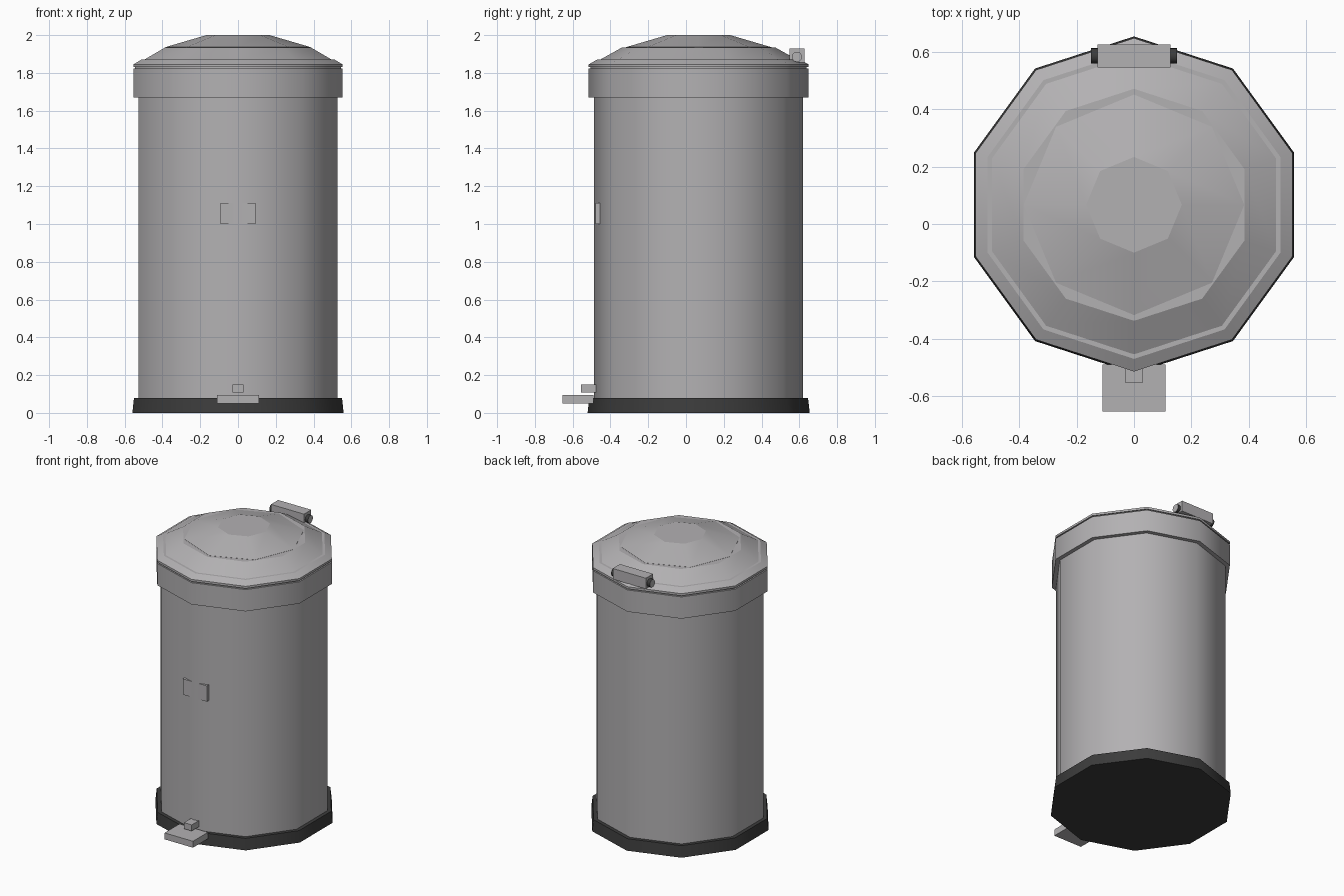
import bpy, bmesh, math
from mathutils import Matrix

cube = bpy.data.objects.get("Cube")
if cube:
    bpy.data.objects.remove(cube, do_unlink=True)

CENTRE_Y = 0.067


def material(name, rgb):
    mat = bpy.data.materials.new(name)
    mat.use_nodes = True
    color = (*rgb, 1)
    mat.diffuse_color = color
    mat.node_tree.nodes["Principled BSDF"].inputs["Base Color"].default_value = color
    return mat


steel = material("light grey steel", (0.45, 0.44, 0.45))
black = material("black plastic", (0.045, 0.045, 0.045))


def finish(name, bm, *mats):
    bmesh.ops.recalc_face_normals(bm, faces=bm.faces)
    mesh = bpy.data.meshes.new(name)
    bm.to_mesh(mesh)
    bm.free()
    for mat in mats:
        mesh.materials.append(mat)
    obj = bpy.data.objects.new(name, mesh)
    bpy.context.collection.objects.link(obj)
    return obj


def lathe(name, profile, sides, mat):
    """Closed turned part: smooth around its axis, crisp along each ring."""
    bm = bmesh.new()
    rings = []
    for radius, z in profile:
        ring = []
        for i in range(sides):
            a = 2 * math.pi * i / sides - math.pi / 2
            ring.append(bm.verts.new((radius * math.cos(a),
                                      CENTRE_Y + radius * math.sin(a), z)))
        rings.append(ring)
    for low, high in zip(rings, rings[1:]):
        for i in range(sides):
            j = (i + 1) % sides
            bm.faces.new((low[i], low[j], high[j], high[i]))
    bm.faces.new(rings[0][::-1])
    bm.faces.new(rings[-1])
    for face in bm.faces:
        face.smooth = True
    for ring in rings:
        for i in range(sides):
            bm.edges.get((ring[i - 1], ring[i])).smooth = False
    return finish(name, bm, mat)


def box(name, low, high, mat):
    bm = bmesh.new()
    bmesh.ops.create_cube(bm, size=1)
    for v in bm.verts:
        for k in range(3):
            v.co[k] = low[k] if v.co[k] < 0 else high[k]
    return finish(name, bm, mat)


# Bin shell
lathe("base", [(0.588, 0), (0.579, 0.08)], 10, black)
lathe("body", [(0.553, 0.06), (0.553, 1.7)], 10, steel)
lathe("rim_band", [(0.582, 1.67), (0.582, 1.822)], 10, steel)

# Lid: thin seam, bevelled edge, sloped shoulder and an eight-sided crown
lathe("lid_seam", [(0.572, 1.815), (0.572, 1.835)], 10, steel)
lathe("lid", [(0.582, 1.83), (0.582, 1.845), (0.538, 1.87), (0.522, 1.87),
              (0.405, 1.935)], 10, steel)
lathe("lid_crown", [(0.385, 1.93), (0.385, 1.936), (0.167, 2.0)], 8, steel)

# Front plate, pedal and its stub
box("front_plate", (-0.093, -0.478, 1.0), (0.093, -0.44, 1.11), steel)
box("pedal", (-0.11, -0.655, 0.05), (0.11, -0.49, 0.095), steel)
box("pedal_stub", (-0.03, -0.555, 0.107), (0.03, -0.46, 0.15), steel)

# Hinge block with a dark pin that has steel ends
box("hinge_block", (-0.128, 0.547, 1.855), (0.128, 0.627, 1.93), steel)
bm = bmesh.new()
bmesh.ops.create_cone(bm, cap_ends=True, segments=16, radius1=0.027, radius2=0.027,
                      depth=0.3, matrix=Matrix.Translation((0, 0.587, 1.885))
                      @ Matrix.Rotation(math.pi / 2, 4, 'Y'))
for face in bm.faces:
    end = abs(face.normal.x) > 0.9
    face.smooth = not end
    face.material_index = 1 if end else 0
finish("hinge_pin", bm, black, steel)
